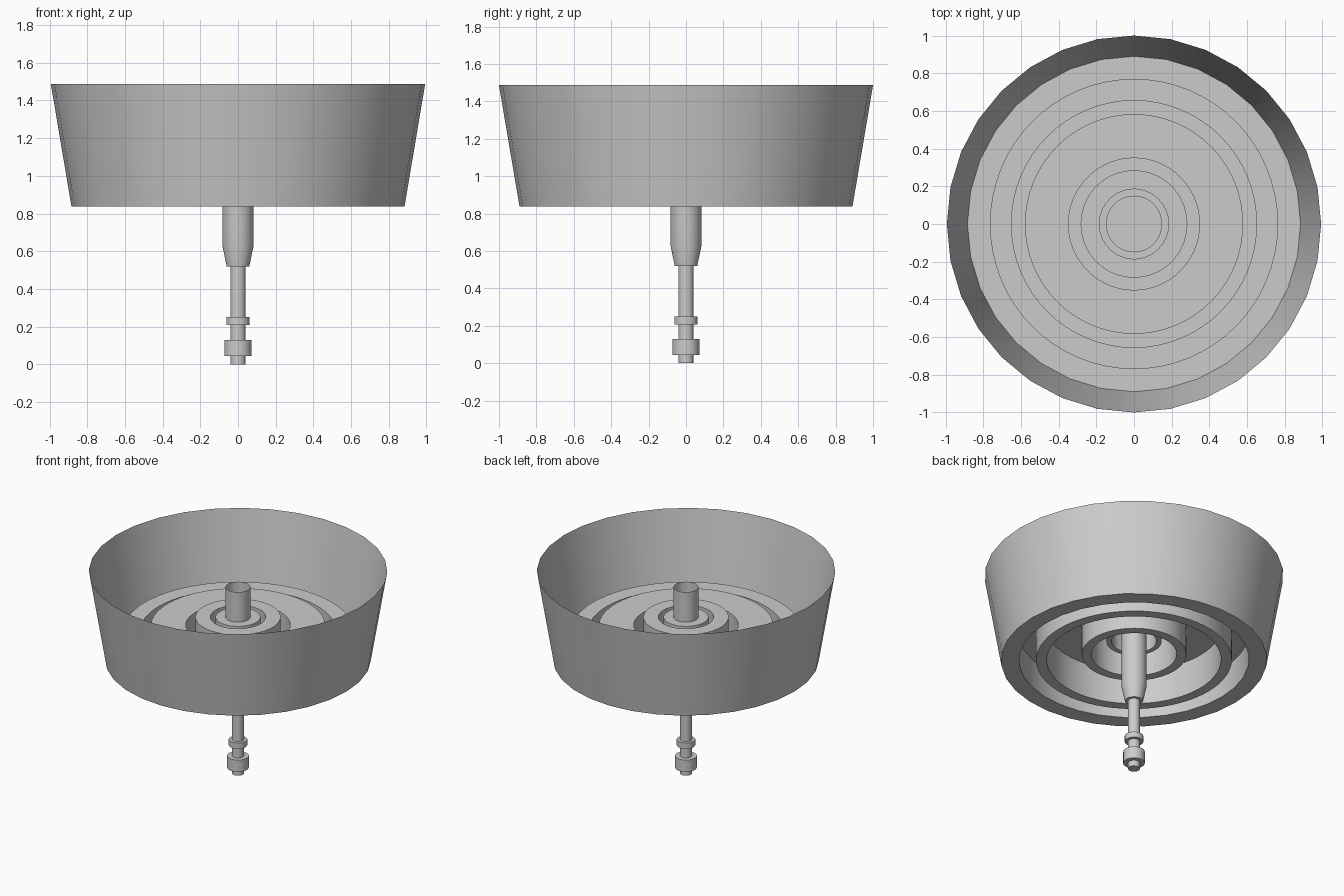
import bpy
import math

cube = bpy.data.objects.get("Cube")
if cube:
    bpy.data.objects.remove(cube, do_unlink=True)

grey = bpy.data.materials.new("light_grey")
grey.use_nodes = True
colour = (0.6, 0.6, 0.6, 1)
grey.diffuse_color = colour
grey.node_tree.nodes["Principled BSDF"].inputs["Base Color"].default_value = colour


def lathe(name, profile, sides, squash=1.0):
    """Revolve (radius, height) points about z; radius 0 closes the end."""
    verts, rings, faces = [], [], []
    for r, z in profile:
        if r == 0:
            rings.append([len(verts)] * sides)
            verts.append((0, 0, z))
        else:
            rings.append(list(range(len(verts), len(verts) + sides)))
            for i in range(sides):
                a = math.tau * i / sides
                verts.append((r * squash * math.cos(a), r * math.sin(a), z))
    for low, high in zip(rings, rings[1:]):
        for i in range(sides):
            j = (i + 1) % sides
            face = [low[i], low[j], high[j], high[i]]
            faces.append(list(dict.fromkeys(face)))
    mesh = bpy.data.meshes.new(name)
    mesh.from_pydata(verts, [], faces)
    mesh.materials.append(grey)
    obj = bpy.data.objects.new(name, mesh)
    bpy.context.collection.objects.link(obj)
    bpy.ops.object.select_all(action='DESELECT')
    obj.select_set(True)
    bpy.context.view_layer.objects.active = obj
    bpy.ops.object.shade_smooth_by_angle(angle=math.radians(30))
    return obj


base, ledge, shelf, hub = 0.837, 1.05, 1.09, 1.15

# Flared thin outer wall, open at the top
lathe("outer_wall", [(0.89, base), (1.0, 1.487)], 32, 0.993)

# Flat rim around the foot of the wall
lathe("bottom_rim", [(0.77, base), (0.89, base)], 32, 0.993)

# Thin pleated floor: shelves and grooves stepping up to the hub
lathe("pleated_floor", [
    (0, hub), (0.15, hub), (0.15, 0.98), (0.185, 0.98),
    (0.185, hub), (0.285, hub), (0.285, 0.88), (0.35, 0.88),
    (0.35, shelf), (0.583, shelf), (0.583, base), (0.655, base),
    (0.655, ledge), (0.77, ledge), (0.77, base)], 64, 0.993)

# Open sleeve standing on the hub
lathe("upper_sleeve", [(0.083, hub), (0.083, 1.37)], 32)

# Stepped spindle with tapered sleeve and two collars
lathe("spindle", [
    (0, 0), (0.04, 0), (0.04, 0.043), (0.072, 0.043), (0.072, 0.13),
    (0.04, 0.13), (0.04, 0.208), (0.062, 0.208), (0.062, 0.25),
    (0.04, 0.25), (0.04, 0.52), (0.06, 0.52), (0.083, 0.63),
    (0.083, hub)], 32)
